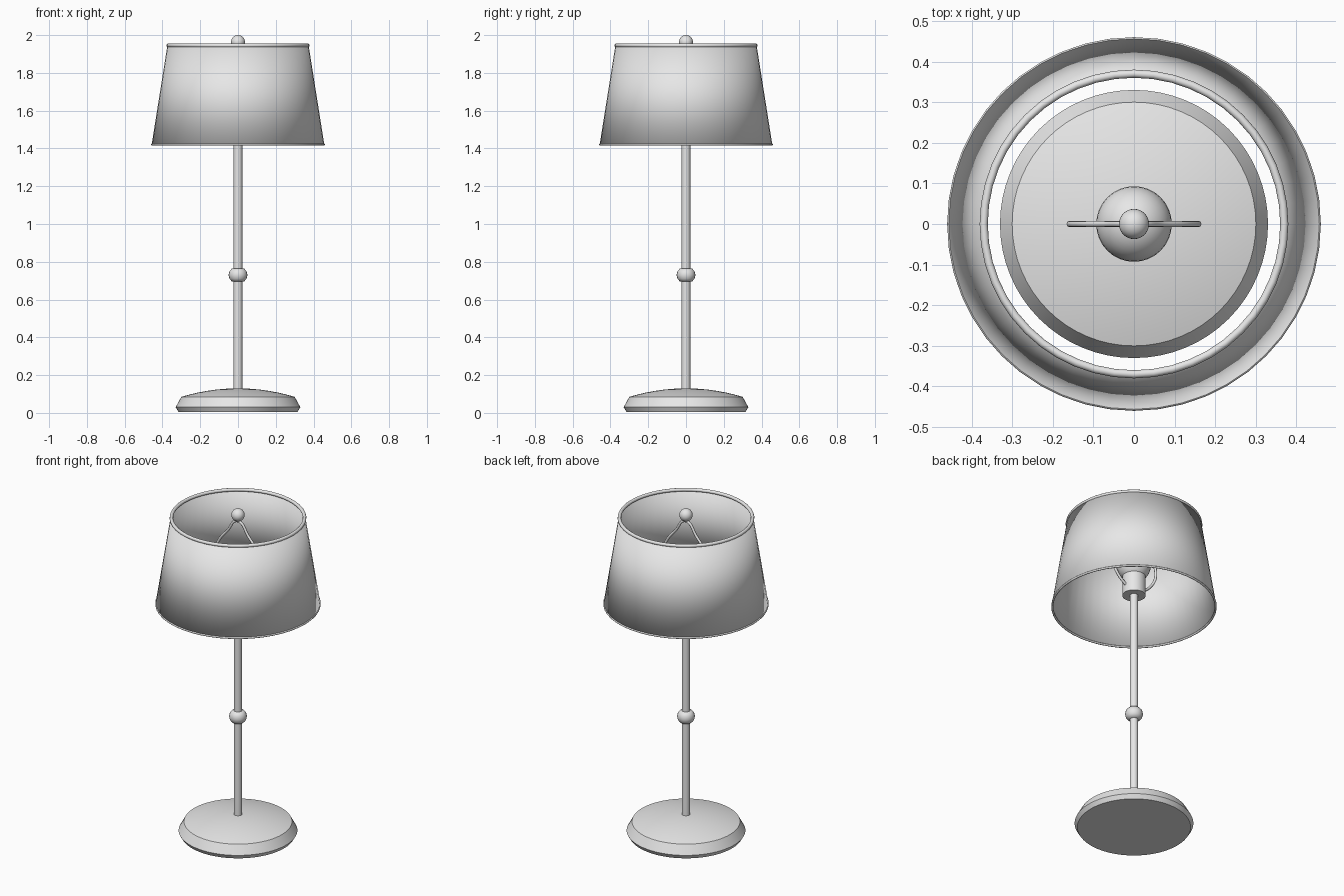
import bpy
import bmesh
import math

cube = bpy.data.objects.get("Cube")
if cube:
    bpy.data.objects.remove(cube, do_unlink=True)

grey = bpy.data.materials.new("light_grey")
grey.use_nodes = True
grey.diffuse_color = (0.8, 0.8, 0.8, 1)
grey.node_tree.nodes["Principled BSDF"].inputs["Base Color"].default_value = (0.8, 0.8, 0.8, 1)


def finish(obj, name, angle=30):
    """Name, colour and smooth a part."""
    obj.name = name
    obj.data.materials.append(grey)
    bpy.ops.object.select_all(action="DESELECT")
    obj.select_set(True)
    bpy.context.view_layer.objects.active = obj
    bpy.ops.object.shade_smooth_by_angle(angle=math.radians(angle))
    return obj


def lathe(name, profile, segments=48, angle=30):
    """Revolve (radius, height) points around the z axis."""
    bm = bmesh.new()
    verts = [bm.verts.new((r, 0, z)) for r, z in profile]
    edges = [bm.edges.new(pair) for pair in zip(verts, verts[1:])]
    bmesh.ops.spin(bm, geom=verts + edges, cent=(0, 0, 0), axis=(0, 0, 1),
                   angle=math.tau, steps=segments, use_merge=True)
    bmesh.ops.remove_doubles(bm, verts=bm.verts, dist=0.0001)
    bmesh.ops.recalc_face_normals(bm, faces=bm.faces)
    mesh = bpy.data.meshes.new(name)
    bm.to_mesh(mesh)
    bm.free()
    obj = bpy.data.objects.new(name, mesh)
    bpy.context.collection.objects.link(obj)
    return finish(obj, name, angle)


def ball(name, radius, z):
    bpy.ops.mesh.primitive_uv_sphere_add(segments=32, ring_count=16, radius=radius, location=(0, 0, z))
    finish(bpy.context.object, name)


def ring(name, radius, thickness, z):
    bpy.ops.mesh.primitive_torus_add(major_segments=48, minor_segments=10, major_radius=radius,
                                     minor_radius=thickness, location=(0, 0, z))
    finish(bpy.context.object, name, 50)


# Weighted foot with a shallow domed top
dome = [(0.3 * math.cos(a), 0.085 + 0.045 * math.sin(a * 0.5) / math.sin(math.pi / 4))
        for a in (i * math.pi / 16 for i in range(9))]
dome = [(r, 0.13 - 0.045 * (r / 0.3) ** 2) for r, _ in dome]
lathe("base", [(0, 0.005), (0.315, 0.005), (0.33, 0.03)] + dome, 64, 20)

# Stem with its knob
lathe("stem", [(0, 0.1), (0.023, 0.1), (0.023, 1.5), (0, 1.5)], 24)
lathe("stem_knob", [(0.02, 0.694), (0.033, 0.696), (0.045, 0.71), (0.05, 0.73),
                    (0.045, 0.75), (0.033, 0.764), (0.02, 0.766)], 24, 60)

# Socket, bulb and finial
lathe("socket", [(0, 1.49), (0.065, 1.49), (0.065, 1.61), (0, 1.61)], 32)
ball("bulb", 0.093, 1.68)
ball("finial", 0.037, 1.963)

# Wire harp looping around the bulb
half = [(0.06, 1.54), (0.11, 1.58), (0.157, 1.67), (0.137, 1.76), (0.07, 1.85)]
path = half + [(0, 1.925)] + [(-x, z) for x, z in reversed(half)]
curve = bpy.data.curves.new("harp", "CURVE")
curve.dimensions = "3D"
curve.bevel_depth = 0.008
curve.bevel_resolution = 2
curve.resolution_u = 8
spline = curve.splines.new("BEZIER")
spline.bezier_points.add(len(path) - 1)
for point, (x, z) in zip(spline.bezier_points, path):
    point.co = (x, 0, z)
    point.handle_left_type = point.handle_right_type = "AUTO"
harp = bpy.data.objects.new("harp", curve)
bpy.context.collection.objects.link(harp)
curve.materials.append(grey)

# Open tapered shade with rolled rims
shade = lathe("shade", [(0.455, 1.42), (0.372, 1.945)], 48)
wall = shade.modifiers.new("wall", "SOLIDIFY")
wall.thickness = 0.004
wall.offset = 0
ring("shade_top_rim", 0.37, 0.01, 1.945)
ring("shade_bottom_rim", 0.454, 0.006, 1.42)
